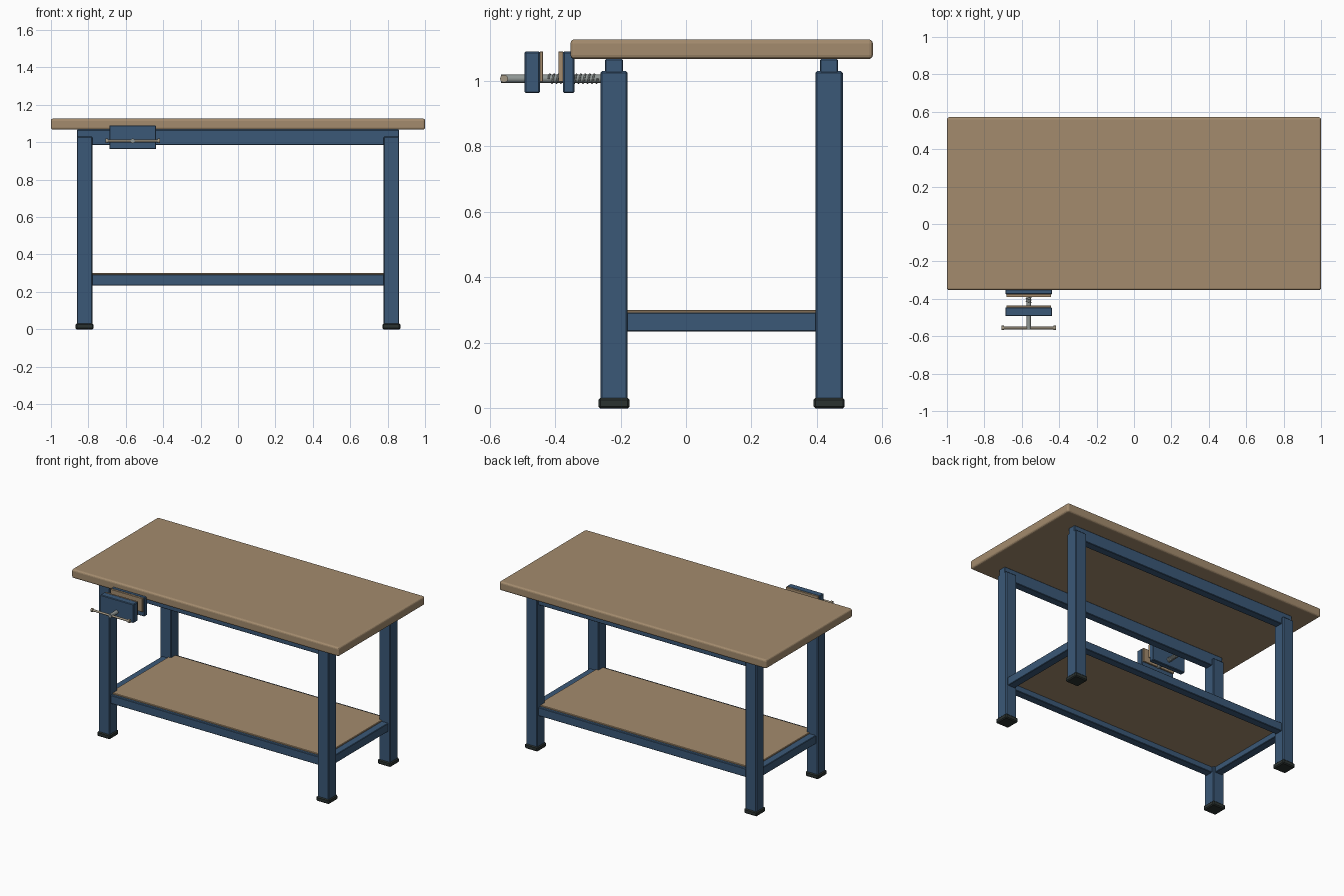
import bpy, bmesh, math
from mathutils import Vector

if "Cube" in bpy.data.objects:
    bpy.data.objects.remove(bpy.data.objects["Cube"])


def material(name, rgb):
    m = bpy.data.materials.new(name)
    m.diffuse_color = (*rgb, 1)
    m.use_nodes = True
    m.node_tree.nodes["Principled BSDF"].inputs["Base Color"].default_value = m.diffuse_color
    return m


WOOD = material("tan wood", (0.37, 0.26, 0.155))
BLUE = material("painted blue steel", (0.043, 0.098, 0.185))
RUBBER = material("black rubber", (0.024, 0.032, 0.03))
STEEL = material("grey steel", (0.28, 0.31, 0.30))
HANDLE = material("warm grey metal", (0.36, 0.31, 0.23))


def finish(bm, name, mat):
    bmesh.ops.recalc_face_normals(bm, faces=bm.faces[:])
    me = bpy.data.meshes.new(name)
    bm.to_mesh(me)
    bm.free()
    me.materials.append(mat)
    ob = bpy.data.objects.new(name, me)
    bpy.context.collection.objects.link(ob)
    return ob


def box(name, x, y, z, mat, bevel=0.004, segments=1):
    """Bevelled box from (min, max) spans."""
    bm = bmesh.new()
    bmesh.ops.create_cube(bm, size=1)
    for v in bm.verts:
        v.co = Vector([(s[0] + s[1]) / 2 + c * (s[1] - s[0])
                       for c, s in zip(v.co, (x, y, z))])
    ob = finish(bm, name, mat)
    if bevel:
        mod = ob.modifiers.new("bevel", "BEVEL")
        mod.width = bevel
        mod.segments = segments
    return ob


def smooth(ob):
    bpy.ops.object.select_all(action="DESELECT")
    ob.select_set(True)
    bpy.context.view_layer.objects.active = ob
    bpy.ops.object.shade_smooth_by_angle(angle=math.radians(40))


def rod(name, a, b, r, mat, sides=20):
    """Capped cylinder between two points."""
    a, b = Vector(a), Vector(b)
    bm = bmesh.new()
    bmesh.ops.create_cone(bm, cap_ends=True, segments=sides, radius1=r,
                          radius2=r, depth=(b - a).length)
    ob = finish(bm, name, mat)
    ob.location = (a + b) / 2
    ob.rotation_euler = (b - a).to_track_quat("Z", "Y").to_euler()
    smooth(ob)
    return ob


def span(c, h):
    return (c - h, c + h)


# Tabletop
box("tabletop", (-1, 1), (-0.353, 0.571), (1.067, 1.127), WOOD, 0.012, 3)

# Legs, feet and rails
LEG_X, FRONT_Y, BACK_Y = 0.82, -0.22, 0.437
for row, y in (("front", FRONT_Y), ("back", BACK_Y)):
    for side, sx in (("left", -1), ("right", 1)):
        x = sx * LEG_X
        box(f"{row}_{side}_leg", span(x, 0.042), span(y, 0.042), (0.02, 1.03), BLUE, 0.005)
        box(f"{row}_{side}_foot", span(x, 0.048), span(y, 0.048), (0, 0.031), RUBBER, 0.006)
    box(f"{row}_upper_rail", (-0.86, 0.86), span(y, 0.027), (0.985, 1.067), BLUE, 0.003)
    box(f"{row}_lower_rail", (-0.79, 0.79), span(y, 0.027), (0.235, 0.292), BLUE, 0.003)
for side, sx in (("left", -1), ("right", 1)):
    box(f"{side}_lower_rail", span(sx * LEG_X, 0.027), (-0.19, 0.41), (0.235, 0.292), BLUE, 0.003)

# Lower shelf
box("shelf", (-0.8, 0.8), (-0.228, 0.445), (0.272, 0.3), WOOD, 0.003)

# Vise jaws with wooden pads
VX, VZ = -0.563, 1.007
JAW_X = span(VX, 0.125)
box("outer_jaw", JAW_X, (-0.493, -0.446), (0.963, 1.09), BLUE, 0.004)
box("outer_jaw_pad", span(VX, 0.12), (-0.447, -0.437), (0.998, 1.09), WOOD, 0.001)
box("inner_jaw", JAW_X, (-0.376, -0.341), (0.963, 1.09), BLUE, 0.004)
box("inner_jaw_pad", span(VX, 0.12), (-0.39, -0.375), (0.998, 1.09), WOOD, 0.001)

# Vise screw
rod("vise_screw", (VX, -0.565, VZ), (VX, -0.24, VZ), 0.0125, STEEL)

# Screw thread as a helical tube
curve = bpy.data.curves.new("screw_thread", "CURVE")
curve.dimensions = "3D"
curve.bevel_depth = 0.0028
curve.bevel_resolution = 1
curve.use_fill_caps = True
turns, steps = 11, 16
spline = curve.splines.new("POLY")
spline.points.add(turns * steps)
for i, p in enumerate(spline.points):
    t = 2 * math.pi * i / steps
    p.co = (VX + 0.0135 * math.cos(t), -0.42 + 0.15 * i / (turns * steps),
            VZ + 0.0135 * math.sin(t), 1)
curve.materials.append(STEEL)
bpy.context.collection.objects.link(bpy.data.objects.new("screw_thread", curve))

# Sliding handle with end knobs
rod("vise_handle", (VX - 0.135, -0.556, VZ), (VX + 0.135, -0.556, VZ), 0.007, HANDLE)
for side, sx in (("left", -1), ("right", 1)):
    rod(f"{side}_handle_knob", (VX + sx * 0.132, -0.556, VZ),
        (VX + sx * 0.145, -0.556, VZ), 0.012, HANDLE)
